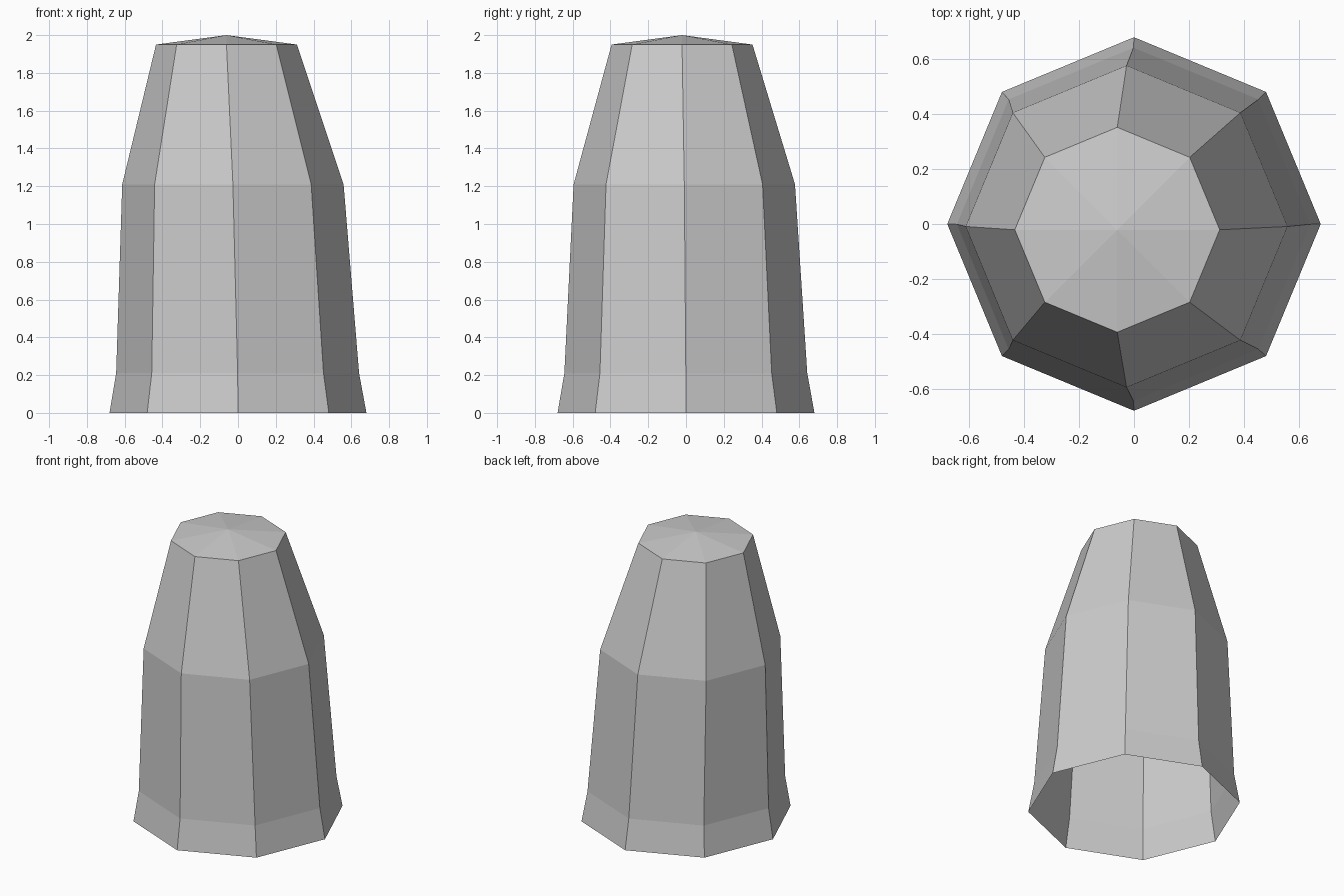
import bpy
import bmesh
from math import cos, sin, pi

cube = bpy.data.objects.get("Cube")
if cube:
    bpy.data.objects.remove(cube, do_unlink=True)

# Single stone colour
stone = bpy.data.materials.new("stone_grey")
stone.use_nodes = True
colour = (0.6, 0.6, 0.6, 1.0)
stone.diffuse_color = colour
stone.node_tree.nodes["Principled BSDF"].inputs["Base Color"].default_value = colour

SIDES = 8
# Cross-sections: centre x, centre y, height, radius
SECTIONS = [
    (0.0, 0.0, 0.0, 0.68),
    (-0.002, -0.001, 0.21, 0.643),
    (-0.027, -0.009, 1.21, 0.586),
    (-0.061, -0.021, 1.95, 0.373),
]
APEX = (-0.061, -0.021, 2.0)

bm = bmesh.new()
rings = []
for cx, cy, z, r in SECTIONS:
    rings.append([bm.verts.new((cx + r * cos(2 * pi * i / SIDES),
                                cy + r * sin(2 * pi * i / SIDES), z))
                  for i in range(SIDES)])

# Faceted walls, open underneath
for low, high in zip(rings, rings[1:]):
    for i in range(SIDES):
        j = (i + 1) % SIDES
        bm.faces.new((low[i], low[j], high[j], high[i]))

# Shallow pointed cap
tip = bm.verts.new(APEX)
for i in range(SIDES):
    bm.faces.new((rings[-1][i], rings[-1][(i + 1) % SIDES], tip))

mesh = bpy.data.meshes.new("stone_pillar")
bm.to_mesh(mesh)
bm.free()
mesh.materials.append(stone)
pillar = bpy.data.objects.new("stone_pillar", mesh)
bpy.context.collection.objects.link(pillar)
